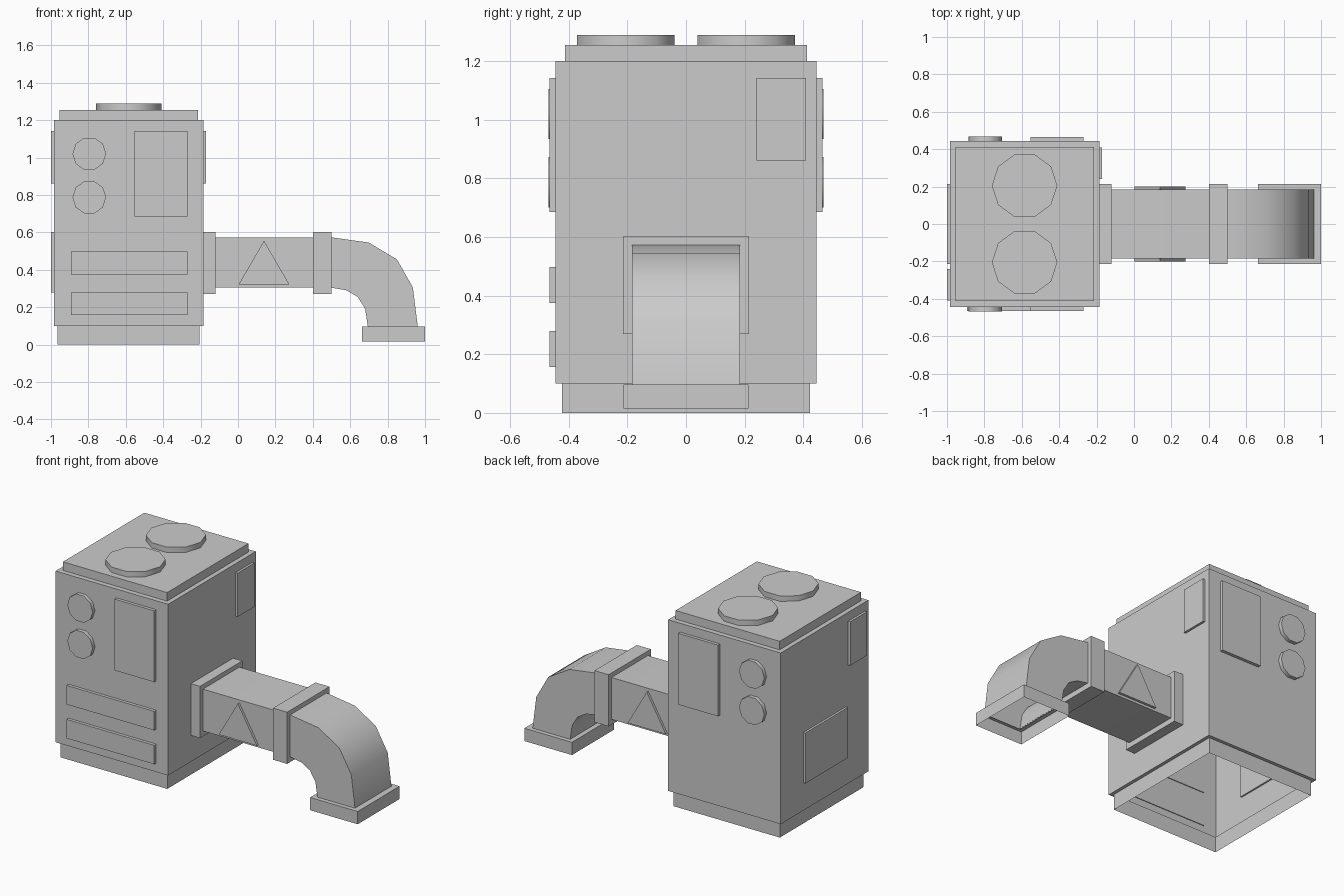
import bpy, bmesh
from math import pi, radians
from mathutils import Matrix, Vector

if "Cube" in bpy.data.objects:
    bpy.data.objects.remove(bpy.data.objects["Cube"])

grey = bpy.data.materials.new("plain_grey")
grey.use_nodes = True
COLOUR = (0.6, 0.6, 0.6, 1)
grey.diffuse_color = COLOUR
grey.node_tree.nodes["Principled BSDF"].inputs["Base Color"].default_value = COLOUR


def finish(name, bm, smooth=False):
    bmesh.ops.recalc_face_normals(bm, faces=bm.faces)
    mesh = bpy.data.meshes.new(name)
    bm.to_mesh(mesh)
    bm.free()
    mesh.materials.append(grey)
    obj = bpy.data.objects.new(name, mesh)
    bpy.context.collection.objects.link(obj)
    if smooth:
        bpy.ops.object.select_all(action='DESELECT')
        obj.select_set(True)
        bpy.context.view_layer.objects.active = obj
        bpy.ops.object.shade_smooth_by_angle(angle=radians(45))
    return obj


def box_mesh(x, y, z):
    bm = bmesh.new()
    bmesh.ops.create_cube(bm, size=1)
    for v in bm.verts:
        v.co = Vector(r[0] if c < 0 else r[1] for c, r in zip(v.co, (x, y, z)))
    return bm


def box(name, x, y, z):
    return finish(name, box_mesh(x, y, z))


def disc(name, centre, radius, depth, upright=False):
    bm = bmesh.new()
    bmesh.ops.create_cone(bm, cap_ends=True, segments=10, radius1=radius,
                          radius2=radius, depth=depth)
    # Put a corner on the x axis
    corner = bm.verts[:][0].co
    turn = Matrix.Rotation(-Vector((corner.x, corner.y)).angle_signed(Vector((1, 0))), 4, 'Z')
    if upright:
        turn = Matrix.Rotation(pi / 2, 4, 'X') @ turn
    bm.transform(Matrix.Translation(centre) @ turn)
    return finish(name, bm, True)


def open_bottom(bm, inset=0, drop=0):
    """Step the underside inward, pull it down, then open it."""
    bm.faces.ensure_lookup_table()
    face = min(bm.faces, key=lambda f: f.calc_center_median().z)
    if inset:
        bmesh.ops.inset_region(bm, faces=[face], thickness=inset)
        walls = bmesh.ops.extrude_face_region(bm, geom=[face])["geom"]
        bmesh.ops.translate(bm, vec=(0, 0, -drop),
                            verts=[g for g in walls if isinstance(g, bmesh.types.BMVert)])
        bmesh.ops.delete(bm, geom=[face], context='FACES')
        face = min(bm.faces, key=lambda f: f.calc_center_median().z)
    bmesh.ops.delete(bm, geom=[face], context='FACES_ONLY')


# Cabinet with a recessed, open plinth, and its lid
cabinet = box_mesh((-0.985, -0.185), (-0.445, 0.445), (0.1, 1.2))
open_bottom(cabinet, 0.03, 0.1)
finish("cabinet", cabinet)
box("lid", (-0.955, -0.215), (-0.413, 0.413), (1.195, 1.255))
for side, label in ((-1, "front"), (1, "back")):
    disc(f"{label}_lid_disc", (-0.585, 0.205 * side, 1.27), 0.175, 0.04)

# Dials, door panels and warning triangles on front and back
for side, label in ((-1, "front"), (1, "back")):
    for z, level in ((1.02, "upper"), (0.787, "lower")):
        disc(f"{label}_{level}_dial", (-0.795, 0.455 * side, z), 0.09, 0.028, True)
    box(f"{label}_door_panel", (-0.553, -0.27), sorted((0.44 * side, 0.465 * side)), (0.685, 1.143))
    bm = bmesh.new()
    tri = bm.faces.new([bm.verts.new((x, 0.18 * side, z))
                        for x, z in ((0.003, 0.32), (0.275, 0.32), (0.139, 0.555))])
    cap = bmesh.ops.extrude_face_region(bm, geom=[tri])["geom"]
    bmesh.ops.translate(bm, vec=(0, 0.02 * side, 0),
                        verts=[g for g in cap if isinstance(g, bmesh.types.BMVert)])
    finish(f"{label}_warning_triangle", bm)

# Front vents
for z, level in ((0.375, "upper"), (0.157, "lower")):
    box(f"{level}_vent", (-0.893, -0.27), (-0.465, -0.44), (z, z + 0.122))

# Side plates
box("left_side_plate", (-0.195, -0.17), (0.24, 0.41), (0.862, 1.143))
box("right_side_plate", (-1.0, -0.975), (-0.41, -0.24), (0.862, 1.143))
box("right_lower_hatch", (-1.0, -0.975), (-0.215, 0.215), (0.278, 0.602))

# Square duct with a curved elbow, swept through matching outer and inner points
outer = [(-0.185, 0.573), (0.5, 0.573), (0.7, 0.545), (0.85, 0.455), (0.935, 0.305), (0.962, 0.09)]
inner = [(-0.185, 0.304), (0.5, 0.304), (0.58, 0.29), (0.64, 0.255), (0.68, 0.19), (0.695, 0.09)]
bm = bmesh.new()
rings = []
for (ox, oz), (ix, iz) in zip(outer, inner):
    rings.append([bm.verts.new(p) for p in ((ox, -0.185, oz), (ox, 0.185, oz),
                                            (ix, 0.185, iz), (ix, -0.185, iz))])
for a, b in zip(rings, rings[1:]):
    for i in range(4):
        j = (i + 1) % 4
        bm.faces.new((a[i], a[j], b[j], b[i]))
finish("duct", bm, True)


# Collars around the duct and the open spout rim
def collar(name, lo, hi, hole_lo, hole_hi, axis, open_end=False):
    """Box shell with a rectangular hole through the faces across one axis."""
    bm = bmesh.new()
    others = [i for i in range(3) if i != axis]

    def loop(end, a, b):
        points = []
        for u, v in ((a[0], a[1]), (b[0], a[1]), (b[0], b[1]), (a[0], b[1])):
            p = [0, 0, 0]
            p[axis], p[others[0]], p[others[1]] = end, u, v
            points.append(bm.verts.new(p))
        return points

    pick = [[c[i] for i in others] for c in (lo, hi)]
    start, end = loop(lo[axis], *pick), loop(hi[axis], *pick)
    bands = [(start, end), (end, loop(hi[axis], hole_lo, hole_hi))]
    if not open_end:
        bands.append((loop(lo[axis], hole_lo, hole_hi), start))
    for a, b in bands:
        for i in range(4):
            j = (i + 1) % 4
            bm.faces.new((a[i], a[j], b[j], b[i]))
    finish(name, bm)


for x0, x1, name in ((-0.19, -0.12, "cabinet_collar"), (0.4, 0.5, "elbow_collar")):
    collar(name, (x0, -0.215, 0.27), (x1, 0.215, 0.602), (-0.185, 0.304), (0.185, 0.573), 0)
collar("spout_rim", (0.662, -0.213, 0.015), (1.0, 0.213, 0.097),
       (0.695, -0.185), (0.961, 0.185), 2, True)
